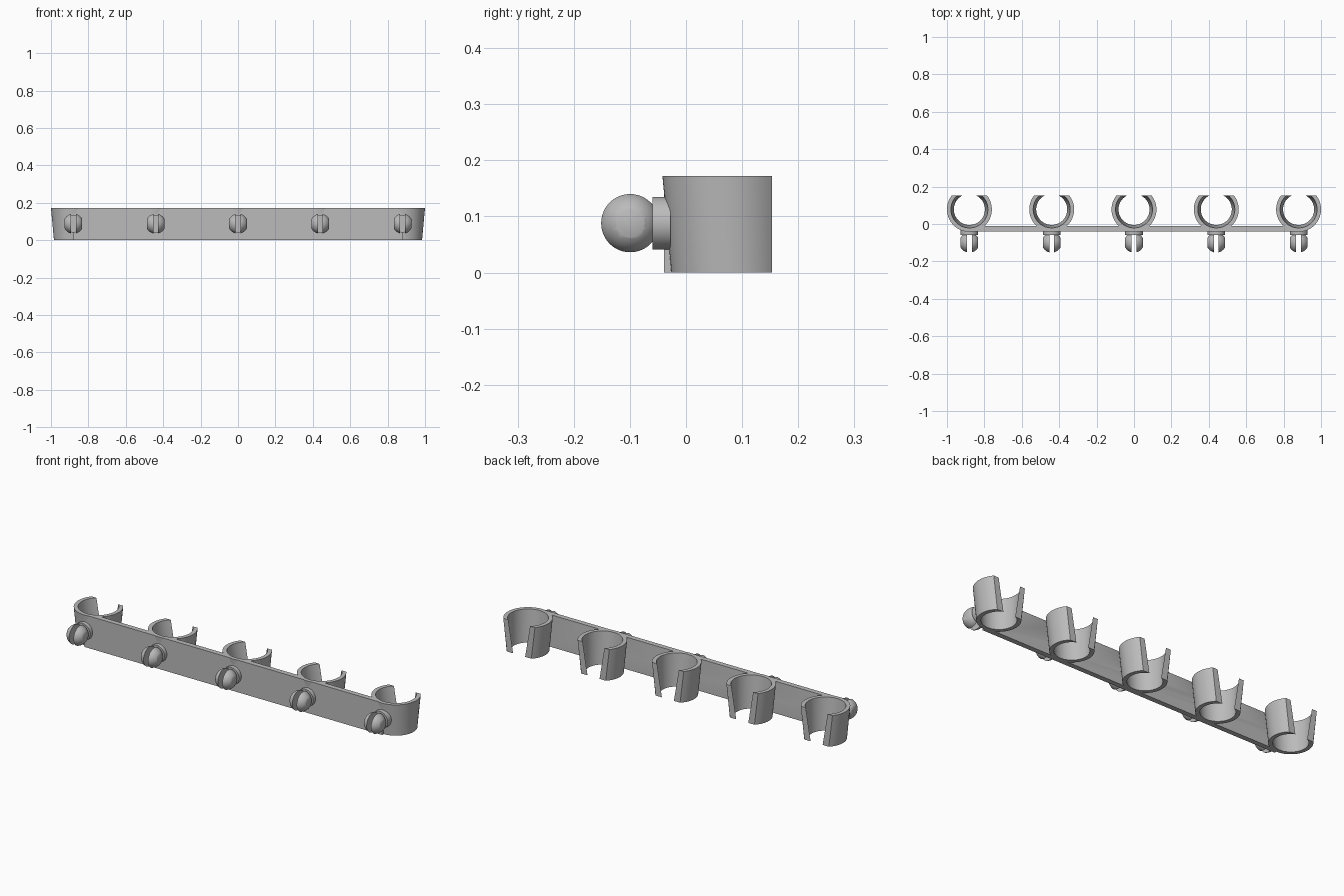
import bpy, bmesh, math
from mathutils import Matrix, Vector

cube = bpy.data.objects.get("Cube")
if cube:
    bpy.data.objects.remove(cube, do_unlink=True)

grey = bpy.data.materials.new("plain_grey")
grey.use_nodes = True
grey.diffuse_color = (0.5, 0.5, 0.5, 1)
bsdf = next(n for n in grey.node_tree.nodes if n.type == "BSDF_PRINCIPLED")
bsdf.inputs["Base Color"].default_value = (0.5, 0.5, 0.5, 1)

SPACING, HEIGHT = 0.44, 0.172
CLIP_Y, CUT_Y = 0.078, 0.153          # clip axis and flat opening plane
OUTER, INNER = (0.104, 0.12), (0.083, 0.099)   # radii at bottom and top
PLATE_FRONT, PLATE_BACK = -0.039, -0.012
PEG_Y, PEG_Z, PEG_R = -0.0995, 0.088, 0.0535


def finish(bm, name, smooth=True):
    bmesh.ops.recalc_face_normals(bm, faces=bm.faces)
    mesh = bpy.data.meshes.new(name)
    bm.to_mesh(mesh)
    bm.free()
    mesh.materials.append(grey)
    obj = bpy.data.objects.new(name, mesh)
    bpy.context.collection.objects.link(obj)
    if smooth:
        bpy.ops.object.select_all(action="DESELECT")
        obj.select_set(True)
        bpy.context.view_layer.objects.active = obj
        bpy.ops.object.shade_smooth_by_angle(angle=math.radians(30))
    return obj


def make_clip(x, name):
    """Tapered open ring whose tips end on a flat plane at the back."""
    bm = bmesh.new()
    steps = 56
    corners = [(OUTER[0], 0), (OUTER[1], HEIGHT), (INNER[1], HEIGHT), (INNER[0], 0)]
    rows = []
    for i in range(steps + 1):
        row = []
        for radius, z in corners:
            tip = math.asin((CUT_Y - CLIP_Y) / radius)
            a = tip - (math.pi + 2 * tip) * i / steps
            row.append(bm.verts.new((x + radius * math.cos(a), CLIP_Y + radius * math.sin(a), z)))
        rows.append(row)
    for a, b in zip(rows, rows[1:]):
        for k in range(4):
            n = (k + 1) % 4
            bm.faces.new((a[k], a[n], b[n], b[k]))
    bm.faces.new(rows[0])
    bm.faces.new(rows[-1])
    return finish(bm, name)


def make_collar(x, name):
    """Short round base joining the peg to the plate."""
    bm = bmesh.new()
    front, back = -0.06, -0.028
    place = Matrix.Translation((x, (front + back) / 2, PEG_Z)) @ Matrix.Rotation(math.pi / 2, 4, "X")
    bmesh.ops.create_cone(bm, cap_ends=True, segments=48, radius1=0.047, radius2=0.047,
                          depth=back - front, matrix=place)
    return finish(bm, name)


def make_lobe(x, side, name):
    """One half of the split ball, flattened on its outer side."""
    bm = bmesh.new()
    bmesh.ops.create_uvsphere(bm, u_segments=40, v_segments=24, radius=PEG_R)
    for distance, facing in ((0.013, -1), (0.047, 1)):
        bmesh.ops.bisect_plane(bm, geom=bm.verts[:] + bm.edges[:] + bm.faces[:],
                               plane_co=(side * distance, 0, 0),
                               plane_no=(side * facing, 0, 0), clear_outer=True)
        bmesh.ops.holes_fill(bm, edges=[e for e in bm.edges if e.is_boundary])
    bmesh.ops.translate(bm, verts=bm.verts, vec=Vector((x, PEG_Y, PEG_Z)))
    return finish(bm, name)


# Long mounting plate
bm = bmesh.new()
bmesh.ops.create_cube(bm, size=1)
bmesh.ops.scale(bm, verts=bm.verts, vec=(4 * SPACING, PLATE_BACK - PLATE_FRONT, HEIGHT))
bmesh.ops.translate(bm, verts=bm.verts, vec=(0, (PLATE_FRONT + PLATE_BACK) / 2, HEIGHT / 2))
plate = finish(bm, "mounting_plate", smooth=False)

# Clear the clip bores out of the plate
bm = bmesh.new()
for i in range(-2, 3):
    slope = (INNER[1] - INNER[0]) / HEIGHT * 0.02
    bmesh.ops.create_cone(bm, cap_ends=True, segments=96, radius1=INNER[0] - slope,
                          radius2=INNER[1] + slope, depth=HEIGHT + 0.04,
                          matrix=Matrix.Translation((i * SPACING, CLIP_Y, HEIGHT / 2)))
cutter = finish(bm, "bore_cutter", smooth=False)
cutter.hide_render = True
cut = plate.modifiers.new("bores", "BOOLEAN")
cut.operation, cut.solver, cut.object = "DIFFERENCE", "EXACT", cutter
bpy.ops.object.select_all(action="DESELECT")
plate.select_set(True)
bpy.context.view_layer.objects.active = plate
bpy.ops.object.modifier_apply(modifier=cut.name)
bpy.data.objects.remove(cutter, do_unlink=True)
bpy.ops.object.shade_smooth_by_angle(angle=math.radians(30))

# Five clips, each with a split ball peg in front
for i in range(-2, 3):
    x, number = i * SPACING, i + 3
    make_clip(x, f"clip_{number}")
    make_collar(x, f"peg_collar_{number}")
    make_lobe(x, 1, f"peg_left_half_{number}")
    make_lobe(x, -1, f"peg_right_half_{number}")
